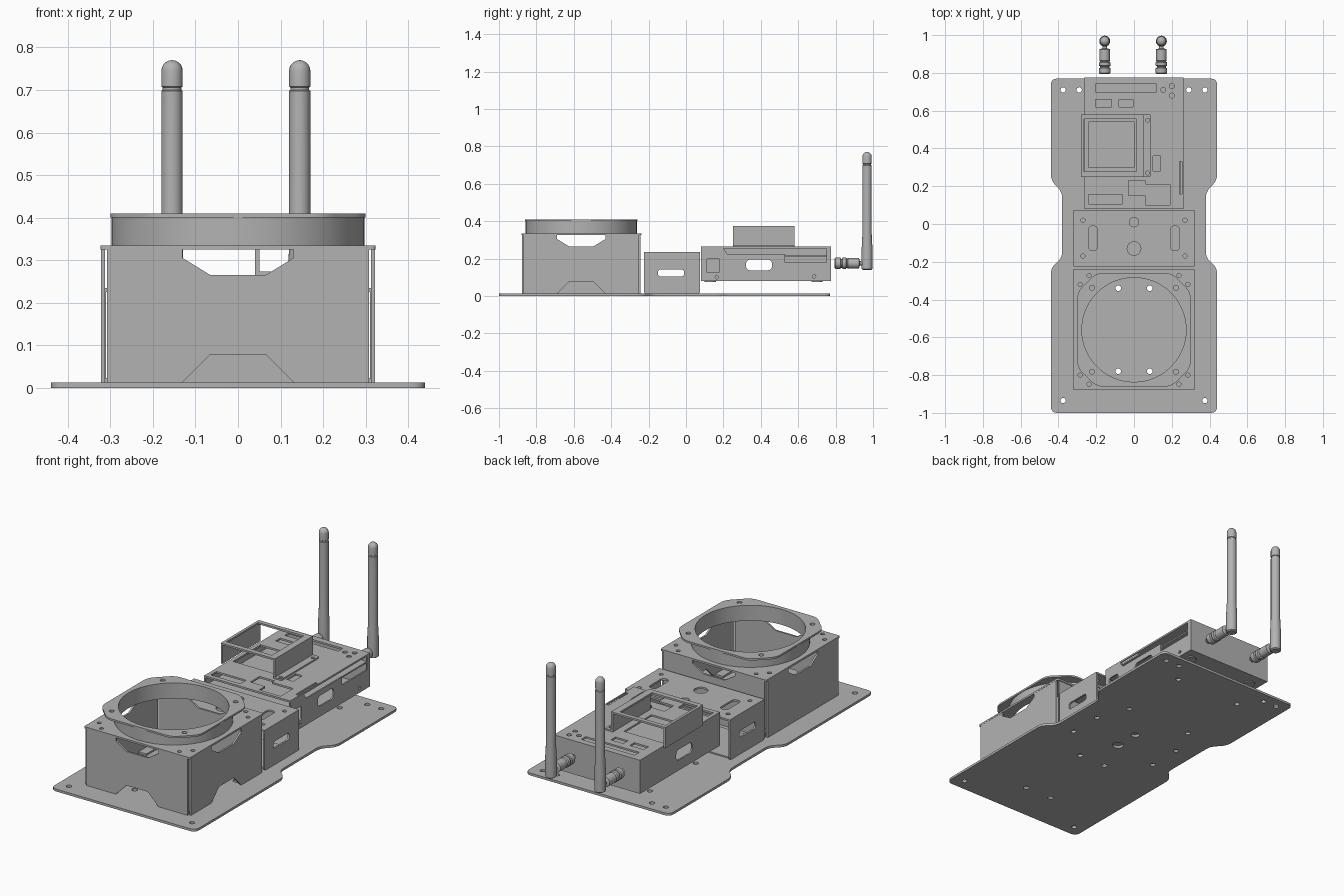
import bpy, bmesh, math
from mathutils import Matrix, Vector

cube = bpy.data.objects.get("Cube")
if cube:
    bpy.data.objects.remove(cube, do_unlink=True)

# One plain metal colour
metal = bpy.data.materials.new("plain_grey")
metal.use_nodes = True
grey = (0.45, 0.45, 0.45, 1)
metal.diffuse_color = grey
for node in metal.node_tree.nodes:
    if node.type == 'BSDF_PRINCIPLED':
        node.inputs["Base Color"].default_value = grey

# Axis frames: sheet (u, v, thickness) to model space
FRAMES = {
    'z': Matrix.Identity(4),
    'y': Matrix(((1, 0, 0, 0), (0, 0, -1, 0), (0, 1, 0, 0), (0, 0, 0, 1))),
    'x': Matrix(((0, 0, 1, 0), (1, 0, 0, 0), (0, 1, 0, 0), (0, 0, 0, 1))),
}


def finish(name, mesh):
    bm = bmesh.new()
    bm.from_mesh(mesh)
    bmesh.ops.remove_doubles(bm, verts=bm.verts, dist=0.0001)
    bmesh.ops.recalc_face_normals(bm, faces=bm.faces)
    bm.to_mesh(mesh)
    bm.free()
    mesh.name = name
    mesh.materials.clear()
    mesh.materials.append(metal)
    ob = bpy.data.objects.new(name, mesh)
    bpy.context.collection.objects.link(ob)
    bpy.ops.object.select_all(action='DESELECT')
    ob.select_set(True)
    bpy.context.view_layer.objects.active = ob
    bpy.ops.object.shade_smooth_by_angle()
    return ob


def circle(x, y, r, n=16):
    return [(x + r * math.cos(math.tau * i / n), y + r * math.sin(math.tau * i / n))
            for i in range(n)]


def rounded(points, r):
    """Round every corner of a polygon."""
    out = []
    for i, p in enumerate(points):
        p = Vector(p)
        a = p + (Vector(points[i - 1]) - p).normalized() * r
        b = p + (Vector(points[(i + 1) % len(points)]) - p).normalized() * r
        for k in range(6):
            t = k / 5
            out.append(tuple(a * (1 - t) ** 2 + p * 2 * t * (1 - t) + b * t ** 2))
    return out


def rect(u0, u1, v0, v1, r=0):
    pts = [(u0, v0), (u1, v0), (u1, v1), (u0, v1)]
    return rounded(pts, r) if r else pts


def sheet(name, axis, low, high, outline, *holes):
    """Flat sheet with holes, between low and high along the axis."""
    curve = bpy.data.curves.new(name, 'CURVE')
    curve.dimensions = '2D'
    curve.fill_mode = 'BOTH'
    curve.extrude = (high - low) / 2
    for loop in (outline, *holes):
        spline = curve.splines.new('POLY')
        spline.points.add(len(loop) - 1)
        for point, (u, v) in zip(spline.points, loop):
            point.co = (u, v, 0, 1)
        spline.use_cyclic_u = True
    temp = bpy.data.objects.new(name + "_outline", curve)
    bpy.context.collection.objects.link(temp)
    bpy.context.view_layer.update()
    graph = bpy.context.evaluated_depsgraph_get()
    mesh = bpy.data.meshes.new_from_object(temp.evaluated_get(graph))
    bpy.data.objects.remove(temp, do_unlink=True)
    bpy.data.curves.remove(curve)
    middle = (low + high) / 2 * (-1 if axis == 'y' else 1)
    mesh.transform(FRAMES[axis] @ Matrix.Translation((0, 0, middle)))
    if axis == 'y':
        mesh.transform(Matrix.Identity(4))
    return finish(name, mesh)


def lathe(name, profile, matrix, n=24):
    """Revolve (radius, height) pairs about local z."""
    bm = bmesh.new()
    rings = [[bm.verts.new((x, y, h)) for x, y in circle(0, 0, max(r, 0.0003), n)]
             for r, h in profile]
    for a, b in zip(rings, rings[1:]):
        for i in range(n):
            j = (i + 1) % n
            bm.faces.new((a[i], a[j], b[j], b[i]))
    bm.faces.new(rings[0])
    bm.faces.new(rings[-1])
    mesh = bpy.data.meshes.new(name)
    bm.to_mesh(mesh)
    bm.free()
    mesh.transform(matrix)
    return finish(name, mesh)


def four(x, y, r, cy=0):
    return [circle(sx * x, cy + sy * y, r) for sx in (-1, 1) for sy in (-1, 1)]


# Base plate with a narrow waist
T = 0.013
half = [(0.44, -1), (0.44, -0.23), (0.38, -0.18), (0.38, 0.17), (0.44, 0.23), (0.44, 0.77)]
outline = rounded(half + [(-x, y) for x, y in reversed(half)], 0.035)
base_holes = [circle(s * x, y, 0.014) for s in (-1, 1)
              for x, y in ((0.375, -0.935), (0.375, 0.71), (0.29, 0.71), (0.27, 0.02),
                           (0.27, -0.17), (0.2, 0.2), (0.2, 0.6))]
base_holes += four(0.083, 0.22, 0.015, -0.56)
base_holes += [circle(0, 0.01, 0.022), circle(0, -0.13, 0.03)]
sheet("base_plate", 'z', 0, T, outline, *base_holes)

# Front housing: four notched walls, feet and a top with a round opening
CY, TOP = -0.56, 0.325


def wall_outline(c, w, low_notch):
    pts = [(-w, T)]
    if low_notch:
        pts += [(-0.13, T), (-0.065, 0.078), (0.065, 0.078), (0.13, T)]
    pts += [(w, T), (w, TOP), (0.13, TOP), (0.13, 0.305), (0.065, 0.265),
            (-0.065, 0.265), (-0.13, 0.305), (-0.13, TOP), (-w, TOP)]
    return [(c + u, v) for u, v in pts]


for s, front, side in ((-1, "front", "right"), (1, "back", "left")):
    y, x = CY + s * 0.313, s * 0.317
    sheet(f"housing_{front}_wall", 'y', y - 0.005, y + 0.005, wall_outline(0, 0.308, s < 0))
    sheet(f"housing_{side}_wall", 'x', x - 0.005, x + 0.005, wall_outline(CY, 0.308, s > 0))
    for t in (-1, 1):
        foot = sorted((t * 0.14, t * 0.29))
        ys = sorted((CY + s * 0.31, CY + s * 0.26))
        sheet("housing_foot", 'z', T, T + 0.01, rect(*foot, *ys))
        xs = sorted((s * 0.315, s * 0.265))
        sheet("housing_foot", 'z', T, T + 0.01, rect(*xs, CY + foot[0], CY + foot[1]))

sheet("housing_top", 'z', TOP, 0.335, rect(-0.323, 0.323, CY - 0.32, CY + 0.323, 0.01),
      circle(0, CY, 0.276, 64), *four(0.238, 0.288, 0.011, CY), *four(0.285, 0.24, 0.011, CY))

# Round collar and its chamfered flange
sheet("collar_tube", 'z', 0.335, 0.4, circle(0, CY, 0.297, 64), circle(0, CY, 0.276, 64))
q = [(0.3, -0.2), (0.3, 0.2), (0.2, 0.3), (-0.2, 0.3)]
octagon = [(u, CY + v) for u, v in q + [(-u, -v) for u, v in q]]
sheet("collar_flange", 'z', 0.4, 0.41, rounded(octagon, 0.035),
      circle(0, CY, 0.276, 64), *four(0.222, 0.222, 0.013, CY))

# Middle bracket
slots = [rect(s * 0.217 - 0.023, s * 0.217 + 0.023, -0.14, -0.01, 0.022) for s in (-1, 1)]
sheet("bracket_top", 'z', 0.225, 0.235, rect(-0.32, 0.32, -0.225, 0.075), *slots,
      *four(0.27, 0.095, 0.011, -0.075), circle(0, 0.01, 0.025), circle(0, -0.13, 0.036, 24))
sheet("bracket_floor", 'z', T, 0.02, rect(-0.3, 0.3, -0.21, 0.06))
for s in (-1, 1):
    sheet("bracket_side", 'x', s * 0.315 - 0.005, s * 0.315 + 0.005,
          rounded(rect(-0.225, 0.075, T, 0.23), 0.012),
          rect(-0.15, -0.01, 0.104, 0.142, 0.017))

# Electronics case
W, Y0, Y1, Z0, Z1 = 0.262, 0.08, 0.775, 0.08, 0.255
side_slot = rect(0.32, 0.46, 0.137, 0.195, 0.027)
sheet("case_floor", 'z', Z0, Z0 + 0.008, rect(-W, W, Y0, Y1))
lid_holes = [rect(-0.205, 0.12, 0.7, 0.74), rect(-0.205, -0.12, 0.62, 0.66),
             rect(-0.08, -0.005, 0.62, 0.66), rect(0.1, 0.14, 0.28, 0.36),
             rect(-0.24, 0, 0.3, 0.54), rect(-0.24, -0.06, 0.105, 0.155),
             [(-0.03, 0.15), (0.06, 0.15), (0.06, 0.1), (0.19, 0.1), (0.19, 0.21),
              (0.06, 0.21), (0.06, 0.23), (-0.03, 0.23)],
             rect(0.24, 0.255, 0.16, 0.33)]
lid_holes += [circle(x, y, 0.013) for x, y in ((0.2, 0.73), (0.2, 0.68), (0.155, 0.71))]
sheet("case_lid", 'z', Z1, 0.265, rect(-W, W, Y0, Y1), *lid_holes)
sheet("circuit_board", 'z', 0.21, 0.218, rect(-0.25, 0.25, Y0 + 0.01, Y1 - 0.01))
sheet("case_right_wall", 'x', -W, 0.008 - W, rect(Y0, Y1, Z0, Z1), side_slot)
stepped = [(Y0, Z0), (Y1, Z0), (Y1, Z1), (0.75, Z1), (0.75, 0.18), (0.53, 0.18),
           (0.53, 0.225), (0.22, 0.225), (0.2, Z1), (Y0, Z1)]
sheet("case_left_wall", 'x', W - 0.008, W, stepped, side_slot,
      rect(0.11, 0.18, 0.125, 0.2, 0.01), circle(0.165, 0.1, 0.009), circle(0.685, 0.105, 0.009))
sheet("case_back_wall", 'y', Y1 - 0.008, Y1, rect(-W, W, Z0, Z1),
      circle(-0.155, 0.175, 0.014), circle(0.145, 0.175, 0.014))
sheet("case_front_wall", 'y', Y0, Y0 + 0.008, rect(-W, W, Z0, 0.21))
for s in (-1, 1):
    for y in (0.13, 0.7):
        sheet("case_foot", 'z', Z0 - 0.006, Z0, circle(s * 0.2, y, 0.03))

# Open frame above the case
for x in (-0.28, 0.04):
    sheet("frame_side", 'x', x, x + 0.01, rect(0.25, 0.58, 0.262, 0.37))
sheet("frame_top", 'z', 0.365, 0.375, rect(-0.28, 0.05, 0.25, 0.58),
      rect(-0.265, 0.012, 0.278, 0.556))
sheet("frame_foot", 'z', 0.265, 0.273, rect(0.045, 0.09, 0.25, 0.58, 0.01),
      circle(0.072, 0.27, 0.01), circle(0.072, 0.55, 0.01))

# Antennas: upright rod with a domed tip, on a hinged connector
rod = [(0.022, 0.14), (0.029, 0.145), (0.029, 0.25), (0.025, 0.33), (0.025, 0.698),
       (0.022, 0.7), (0.022, 0.706), (0.025, 0.708), (0.025, 0.745)]
rod += [(0.025 * math.cos(a), 0.745 + 0.025 * math.sin(a))
        for a in (math.pi * k / 10 for k in range(1, 6))]
plug = [(0.026, 0.795), (0.03, 0.8), (0.03, 0.825), (0.024, 0.828), (0.024, 0.835),
        (0.03, 0.838), (0.03, 0.855), (0.024, 0.86), (0.028, 0.865), (0.028, 0.925),
        (0.012, 0.93), (0.012, 0.95)]
for x in (-0.155, 0.145):
    lathe("antenna_rod", rod, Matrix.Translation((x, 0.968, 0)))
    lathe("antenna_connector", plug,
          Matrix.Translation((x, 0, 0.175)) @ Matrix.Rotation(-math.pi / 2, 4, 'X'))
